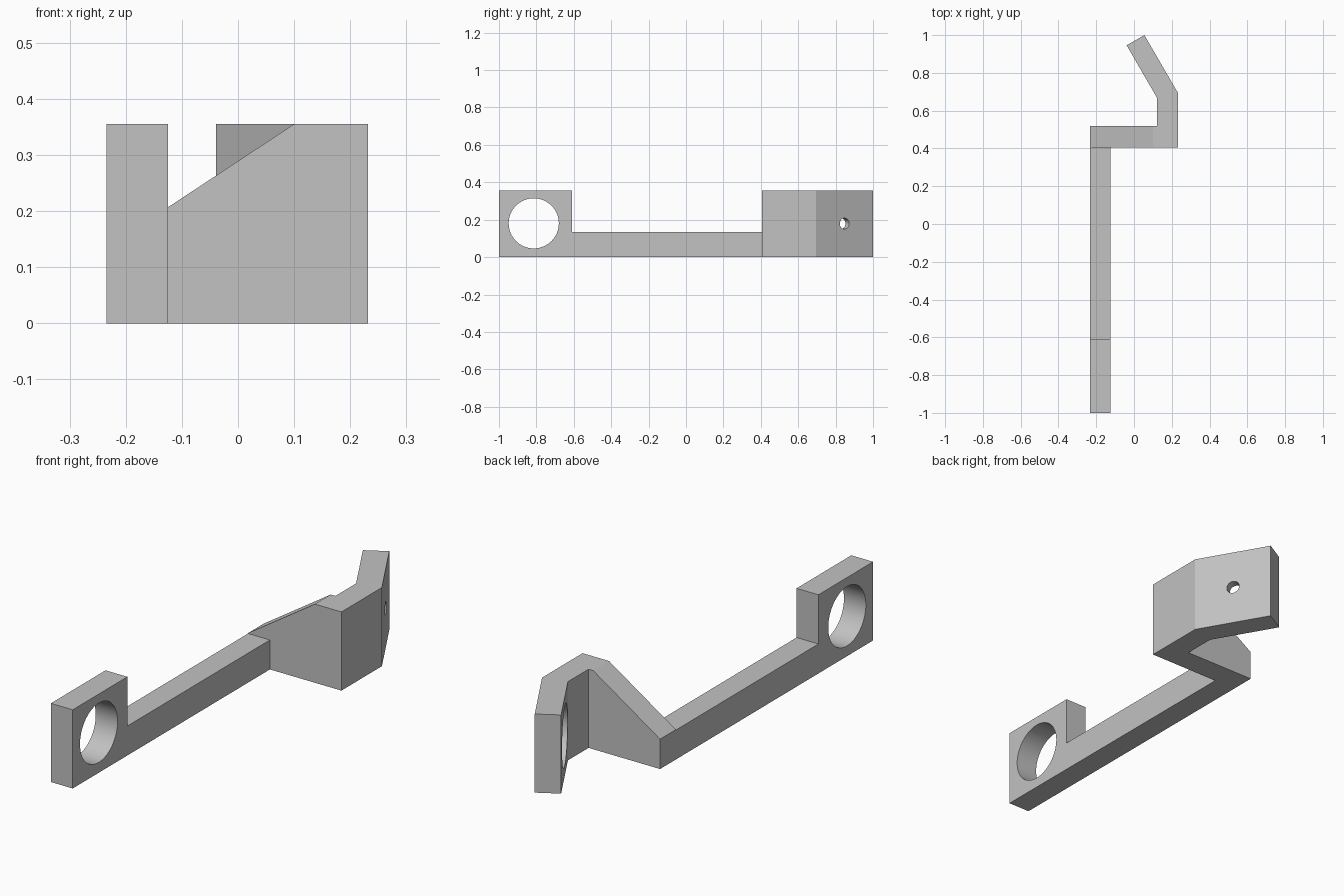
import bpy
import bmesh
from math import radians, cos, sin
from mathutils import Vector, Matrix

cube = bpy.data.objects.get("Cube")
if cube:
    bpy.data.objects.remove(cube, do_unlink=True)

HEIGHT = 0.355
LEFT, INNER = -0.234, -0.125
ARM_TOP = 0.133
CROSS_FRONT = 0.406

grey = bpy.data.materials.new("plain_grey")
grey.use_nodes = True
colour = (0.54, 0.54, 0.54, 1)
grey.diffuse_color = colour
grey.node_tree.nodes["Principled BSDF"].inputs["Base Color"].default_value = colour


def make_object(name, bm):
    bmesh.ops.recalc_face_normals(bm, faces=bm.faces[:])
    mesh = bpy.data.meshes.new(name)
    bm.to_mesh(mesh)
    bm.free()
    mesh.materials.append(grey)
    ob = bpy.data.objects.new(name, mesh)
    bpy.context.collection.objects.link(ob)
    return ob


def prism(name, points, direction):
    """Extrude a flat outline along a direction."""
    bm = bmesh.new()
    face = bm.faces.new([bm.verts.new(p) for p in points])
    new = bmesh.ops.extrude_face_region(bm, geom=[face])["geom"]
    verts = [v for v in new if isinstance(v, bmesh.types.BMVert)]
    bmesh.ops.translate(bm, verts=verts, vec=direction)
    return make_object(name, bm)


def rod(name, centre, axis, radius, length):
    """Cylinder centred on a point, along an axis."""
    turn = Vector(axis).to_track_quat("Z", "Y").to_matrix().to_4x4()
    bm = bmesh.new()
    bmesh.ops.create_cone(bm, cap_ends=True, segments=64, radius1=radius,
                          radius2=radius, depth=length,
                          matrix=Matrix.Translation(centre) @ turn)
    return make_object(name, bm)


def cut(target, cutters):
    """Subtract the cutters, then remove them."""
    bpy.context.view_layer.objects.active = target
    for cutter in cutters:
        mod = target.modifiers.new("cut", "BOOLEAN")
        mod.operation = "DIFFERENCE"
        mod.solver = "EXACT"
        mod.object = cutter
        bpy.ops.object.modifier_apply(modifier=mod.name)
        bpy.data.objects.remove(cutter, do_unlink=True)


# Long arm with the raised ring block at its front end
side = [(-1, 0), (CROSS_FRONT, 0), (CROSS_FRONT, ARM_TOP),
        (-0.61, ARM_TOP), (-0.61, HEIGHT), (-1, HEIGHT)]
arm = prism("arm_with_ring_block", [(LEFT, y, z) for y, z in side],
            (INNER - LEFT, 0, 0))
cut(arm, [rod("ring_hole", (LEFT, -0.814, HEIGHT / 2 + 0.003), (1, 0, 0), 0.134, 1)])

# Cross piece and bent plate, from one plan outline
fold = Vector((0.232, 0.695, 0))
tip = Vector((0.055, 1.0, 0))
plan = [(LEFT, CROSS_FRONT), (fold.x, CROSS_FRONT), fold.xy, tip.xy,
        (-0.039, 0.946), (0.123, 0.666), (0.123, 0.519), (LEFT, 0.519)]
bracket = prism("cross_piece_and_plate", [(x, y, 0) for x, y in plan], (0, 0, HEIGHT))

# Sloping top of the cross piece
wedge = prism("slope_cutter", [(LEFT - 0.066, 0.3, 0.0914), (0.1, 0.3, HEIGHT),
                               (0.1, 0.3, 0.5), (LEFT - 0.066, 0.3, 0.5)], (0, 0.3, 0))

# Small screw hole and wide recess on the inner face of the plate
normal = Vector((cos(radians(30)), sin(radians(30)), 0))
centre = (fold + tip) / 2 + Vector((0, 0, HEIGHT / 2 + 0.002))
screw = rod("screw_hole", centre, normal, 0.029, 0.3)
recess = rod("recess", centre - normal * 0.14, normal, 0.134, 0.2)
cut(bracket, [wedge, screw, recess])

for ob in (arm, bracket):
    bpy.ops.object.select_all(action="DESELECT")
    ob.select_set(True)
    bpy.context.view_layer.objects.active = ob
    bpy.ops.object.shade_smooth_by_angle(angle=radians(25))
